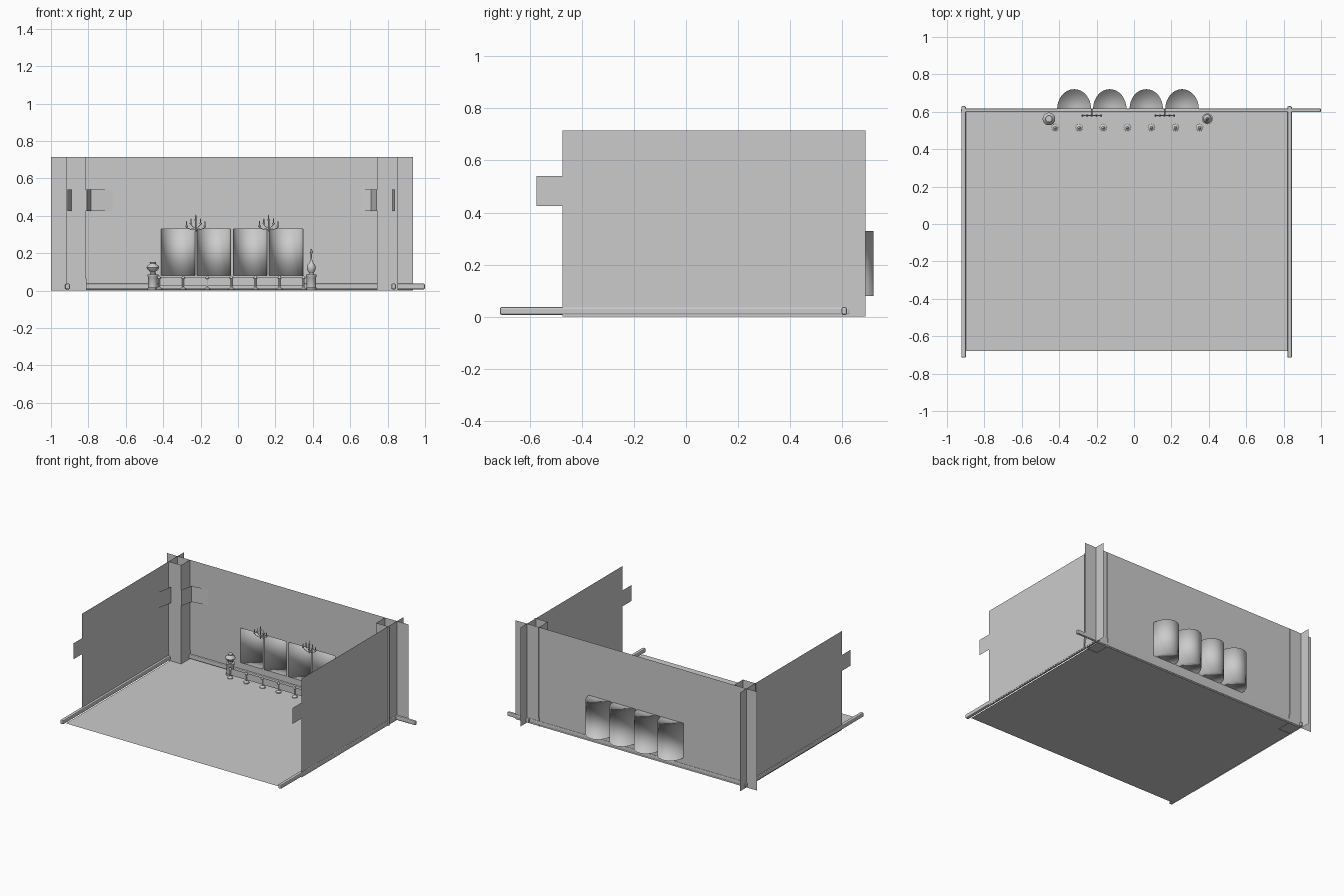
import bpy, bmesh, math

if "Cube" in bpy.data.objects:
    bpy.data.objects.remove(bpy.data.objects["Cube"])

WALL_Y, LEFT_X, RIGHT_X, H = 0.614, -0.914, 0.842, 0.715


def mesh_object(name, verts, faces, smooth=False):
    me = bpy.data.meshes.new(name)
    me.from_pydata(verts, [], faces)
    me.update()
    ob = bpy.data.objects.new(name, me)
    bpy.context.collection.objects.link(ob)
    if smooth:
        me.shade_smooth()
    return ob


def strip(name, path, z0, z1):
    """Vertical sheet standing on a path of (x, y) points."""
    n = len(path)
    verts = [(x, y, z0) for x, y in path] + [(x, y, z1) for x, y in path]
    return mesh_object(name, verts, [(i, i + 1, n + i + 1, n + i) for i in range(n - 1)])


def lathe(name, profile, loc, sides=16):
    """Turned part from (radius, height) points."""
    verts, faces = [], []
    for r, z in profile:
        for k in range(sides):
            a = 2 * math.pi * k / sides
            verts.append((loc[0] + r * math.cos(a), loc[1] + r * math.sin(a), loc[2] + z))
    for j in range(len(profile) - 1):
        for k in range(sides):
            k2 = (k + 1) % sides
            faces.append((j * sides + k, j * sides + k2, (j + 1) * sides + k2, (j + 1) * sides + k))
    faces.append(tuple(range(sides))[::-1])
    faces.append(tuple(range((len(profile) - 1) * sides, len(profile) * sides)))
    ob = mesh_object(name, verts, faces)
    bpy.context.view_layer.objects.active = ob
    bpy.ops.object.select_all(action='DESELECT')
    ob.select_set(True)
    bpy.ops.object.shade_smooth_by_angle(angle=math.radians(40))
    return ob


def box(name, lo, hi, bevel=0.0):
    bpy.ops.mesh.primitive_cube_add(size=1, location=[(a + b) / 2 for a, b in zip(lo, hi)])
    ob = bpy.context.object
    ob.name = name
    ob.scale = [b - a for a, b in zip(lo, hi)]
    bpy.ops.object.transform_apply(location=False, rotation=False, scale=True)
    if bevel:
        m = ob.modifiers.new("bevel", 'BEVEL')
        m.width, m.segments = bevel, 2
    return ob


def tube(name, pts, r):
    cu = bpy.data.curves.new(name, 'CURVE')
    cu.dimensions, cu.bevel_depth, cu.bevel_resolution = '3D', r, 1
    cu.use_fill_caps = True
    sp = cu.splines.new('POLY')
    sp.points.add(len(pts) - 1)
    for p, co in zip(sp.points, pts):
        p.co = (*co, 1)
    ob = bpy.data.objects.new(name, cu)
    bpy.context.collection.objects.link(ob)


# floor
mesh_object("floor", [(-0.9, -0.68, 0.003), (0.822, -0.68, 0.003), (0.822, WALL_Y, 0.003), (-0.9, WALL_Y, 0.003)],
            [(0, 1, 2, 3)])

# back wall with four niche openings
niches = [(-0.411, -0.229), (-0.219, -0.040), (-0.024, 0.155), (0.167, 0.347)]
NZ0, NZ1 = 0.08, 0.33
xs = [-1.0] + [x for n in niches for x in n] + [0.935]
zs = [0, NZ0, NZ1, H]
verts = [(x, WALL_Y, z) for z in zs for x in xs]
nx = len(xs)
faces = [(j * nx + i, j * nx + i + 1, (j + 1) * nx + i + 1, (j + 1) * nx + i)
         for j in range(3) for i in range(nx - 1) if not (j == 1 and i % 2 == 1)]
mesh_object("back_wall", verts, faces)

# half-round niches, closed at top and bottom
for x0, x1 in niches:
    c, r, n = (x0 + x1) / 2, (x1 - x0) / 2, 17
    arc = [(c + r * math.cos(math.pi * k / (n - 1)), WALL_Y + 0.107 * math.sin(math.pi * k / (n - 1)))
           for k in range(n)]
    v = [(x, y, NZ0) for x, y in arc] + [(x, y, NZ1) for x, y in arc]
    f = [(i, i + 1, n + i + 1, n + i) for i in range(n - 1)]
    f += [tuple(range(n)), tuple(range(n, 2 * n))[::-1]]
    mesh_object("niche", v, f, smooth=True)

# side walls
for side, x in (("left", LEFT_X), ("right", RIGHT_X)):
    strip(side + "_wall", [(x, -0.475), (x, 0.69)], 0, H)

# corner pillars, slightly flared at the foot
for side, xo, xi in (("left", -0.92, -0.815), ("right", 0.855, 0.747)):
    strip(side + "_pillar", [(xo, 0.513), (xi, 0.513), (xi, 0.618)], 0.06, H)
    d = 0.004 if xi < 0 else -0.004
    strip(side + "_pillar_foot", [(xo, 0.509), (xi + d, 0.509), (xi + d, 0.618)], 0.0, 0.065)

# decorative band running along the walls and around the pillars
strip("wall_band", [(LEFT_X + 0.002, -0.575), (LEFT_X + 0.002, 0.38), (-0.895, 0.47), (-0.89, 0.506), (-0.808, 0.506),
                    (-0.787, 0.595), (-0.67, WALL_Y - 0.002), (0.66, WALL_Y - 0.002), (0.71, 0.595),
                    (0.740, 0.506), (0.825, 0.506), (0.83, 0.47), (RIGHT_X - 0.002, 0.38),
                    (RIGHT_X - 0.002, -0.575)], 0.425, 0.54)

# skirting
box("back_skirting", (-0.925, 0.598, 0.007), (1.0, 0.618, 0.037), 0.007)
box("left_skirting", (-0.923, -0.715, 0.007), (-0.898, 0.63, 0.037), 0.007)
box("right_skirting", (0.820, -0.715, 0.007), (0.845, 0.63, 0.037), 0.007)

# barrier posts and panels between them
post = [(0.019, 0.0), (0.019, 0.006), (0.012, 0.011), (0.005, 0.016), (0.005, 0.058),
        (0.009, 0.062), (0.009, 0.068), (0.004, 0.075), (0.001, 0.077)]
px = [-0.422 + 0.1288 * i for i in range(7)]
for i, x in enumerate(px):
    lathe("barrier_post", post, (x, 0.515, 0.003), 12)
    if i < 6:
        strip("barrier_panel", [(x, 0.515), (px[i + 1], 0.515)], 0.024, 0.073)

# pedestals and vases
pedestal = [(0.029, 0), (0.029, 0.010), (0.025, 0.014), (0.025, 0.068), (0.029, 0.073), (0.029, 0.083)]
round_vase = [(0.014, 0), (0.016, 0.008), (0.012, 0.014), (0.027, 0.026), (0.034, 0.038), (0.031, 0.047),
              (0.018, 0.055), (0.015, 0.060), (0.018, 0.067)]
bottle_vase = [(0.015, 0), (0.012, 0.008), (0.020, 0.022), (0.024, 0.036), (0.020, 0.052), (0.010, 0.066),
               (0.005, 0.078), (0.004, 0.110), (0.009, 0.120), (0.004, 0.130), (0.003, 0.138)]
for x, prof in ((-0.455, round_vase), (0.392, bottle_vase)):
    lathe("pedestal", pedestal, (x, 0.562, 0.003))
    lathe("vase", prof, (x, 0.562, 0.085))

# five-arm wall candelabra
candle = [(0.002, 0), (0.007, 0.006), (0.007, 0.009), (0.003, 0.010), (0.003, 0.028), (0.001, 0.034)]
for cx in (-0.226, 0.164):
    y = 0.58
    tube("candelabra_stem", [(cx, y, 0.315), (cx, y, 0.375)], 0.004)
    tube("candelabra_bracket", [(cx, WALL_Y, 0.325), (cx, y, 0.325)], 0.004)
    lathe("candle", candle, (cx, y, 0.372), 10)
    for s in (-1, 1):
        for w, z in ((0.026, 0.352), (0.049, 0.338)):
            pts = [(cx + s * w * (1 - math.cos(t * math.pi / 10)) , y,
                    z - 0.014 * math.sin(t * math.pi / 5)) for t in range(6)]
            tube("candelabra_arm", pts, 0.002)
            lathe("candle", candle, (cx + s * w, y, z), 10)
